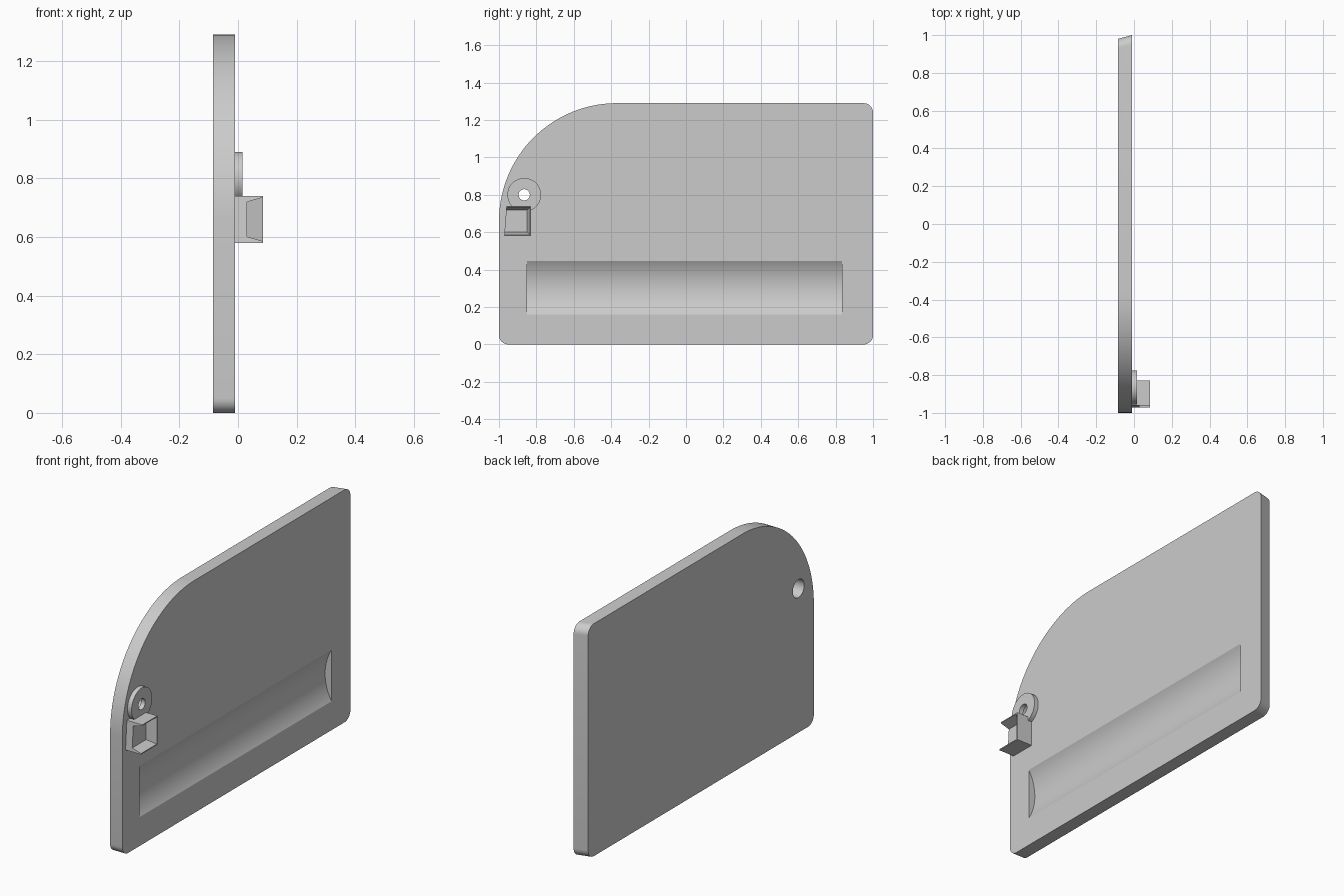
import bpy, bmesh, math
from mathutils import Matrix

if "Cube" in bpy.data.objects:
    bpy.data.objects.remove(bpy.data.objects["Cube"])

grey = bpy.data.materials.new("light grey")
grey.use_nodes = True
colour = (0.6, 0.6, 0.6, 1)
grey.diffuse_color = colour
grey.node_tree.nodes["Principled BSDF"].inputs["Base Color"].default_value = colour


def finish(name, bm):
    bmesh.ops.recalc_face_normals(bm, faces=bm.faces)
    mesh = bpy.data.meshes.new(name)
    bm.to_mesh(mesh)
    bm.free()
    mesh.materials.append(grey)
    ob = bpy.data.objects.new(name, mesh)
    bpy.context.collection.objects.link(ob)
    return ob


def loft(name, loop0, x0, loop1, x1):
    """Solid between two (y, z) outlines at two x positions."""
    bm = bmesh.new()
    a = [bm.verts.new((x0, y, z)) for y, z in loop0]
    b = [bm.verts.new((x1, y, z)) for y, z in loop1]
    bm.faces.new(a)
    bm.faces.new(b)
    for i in range(len(a)):
        j = (i + 1) % len(a)
        bm.faces.new((a[i], a[j], b[j], b[i]))
    return finish(name, bm)


def arc(cy, cz, r, start, end, n):
    angles = [math.radians(start + (end - start) * i / n) for i in range(n + 1)]
    return [(cy + r * math.cos(t), cz + r * math.sin(t)) for t in angles]


def disc(name, y, z, r, x0, x1):
    loop = arc(y, z, r, 0, 360, 48)[:-1]
    return loft(name, loop, x0, loop, x1)


def activate(ob):
    bpy.ops.object.select_all(action="DESELECT")
    ob.select_set(True)
    bpy.context.view_layer.objects.active = ob


def cut(ob, cutter):
    mod = ob.modifiers.new("cut", "BOOLEAN")
    mod.operation, mod.solver, mod.object = "DIFFERENCE", "EXACT", cutter
    activate(ob)
    bpy.ops.object.modifier_apply(modifier=mod.name)
    bpy.data.objects.remove(cutter)


def smooth(ob):
    activate(ob)
    bpy.ops.object.shade_smooth_by_angle(angle=math.radians(25))


BACK, FACE = -0.085, -0.01   # plate thickness in x
HEIGHT, R, BIG = 1.29, 0.05, 0.63
HOLE_Y, HOLE_Z = -0.865, 0.8

# Plate with one large rounded corner and a slanted rear edge
outline = (arc(-1 + R, R, R, 180, 270, 8) + arc(1 - R, R, R, 270, 360, 8)
           + arc(1 - R, HEIGHT - R, R, 0, 90, 8)
           + arc(-1 + BIG, HEIGHT - BIG, BIG, 90, 180, 40))
slanted = [(y - 0.02 if y > 0.9 else y, z) for y, z in outline]
plate = loft("plate", slanted, BACK, outline, FACE)

# Long scooped grip
half, depth = 0.1425, 0.04
radius = (half ** 2 + depth ** 2) / (2 * depth)
bm = bmesh.new()
bmesh.ops.create_cone(bm, cap_ends=True, segments=160, radius1=radius,
                      radius2=radius, depth=1.685)
bmesh.ops.rotate(bm, verts=bm.verts, matrix=Matrix.Rotation(math.pi / 2, 3, "X"))
bmesh.ops.translate(bm, verts=bm.verts, vec=(FACE - depth + radius, -0.0075, 0.3025))
cut(plate, finish("grip_cutter", bm))

# Counterbore in the plate, closed by a drilled washer
cut(plate, disc("bore_cutter", HOLE_Y, HOLE_Z, 0.05, -0.2, 0.1))
smooth(plate)
washer = disc("washer", HOLE_Y, HOLE_Z, 0.09, FACE, 0.015)
cut(washer, disc("pin_hole_cutter", HOLE_Y, HOLE_Z, 0.03, -0.2, 0.1))
smooth(washer)

# Latch box, open to the side and the front, with drafted inner walls
box = [(-0.972, 0.58), (-0.828, 0.58), (-0.828, 0.74), (-0.96, 0.74)]
latch = loft("latch_box", box, FACE, box, 0.085)


def pocket(wall):
    y, low, high = -0.828 - wall, 0.58 + wall, 0.74 - wall
    return [(-1.1, low), (y, low), (y, high), (-1.1, high)]


cut(latch, loft("pocket_cutter", pocket(0.021), 0.03, pocket(0.004), 0.09))
